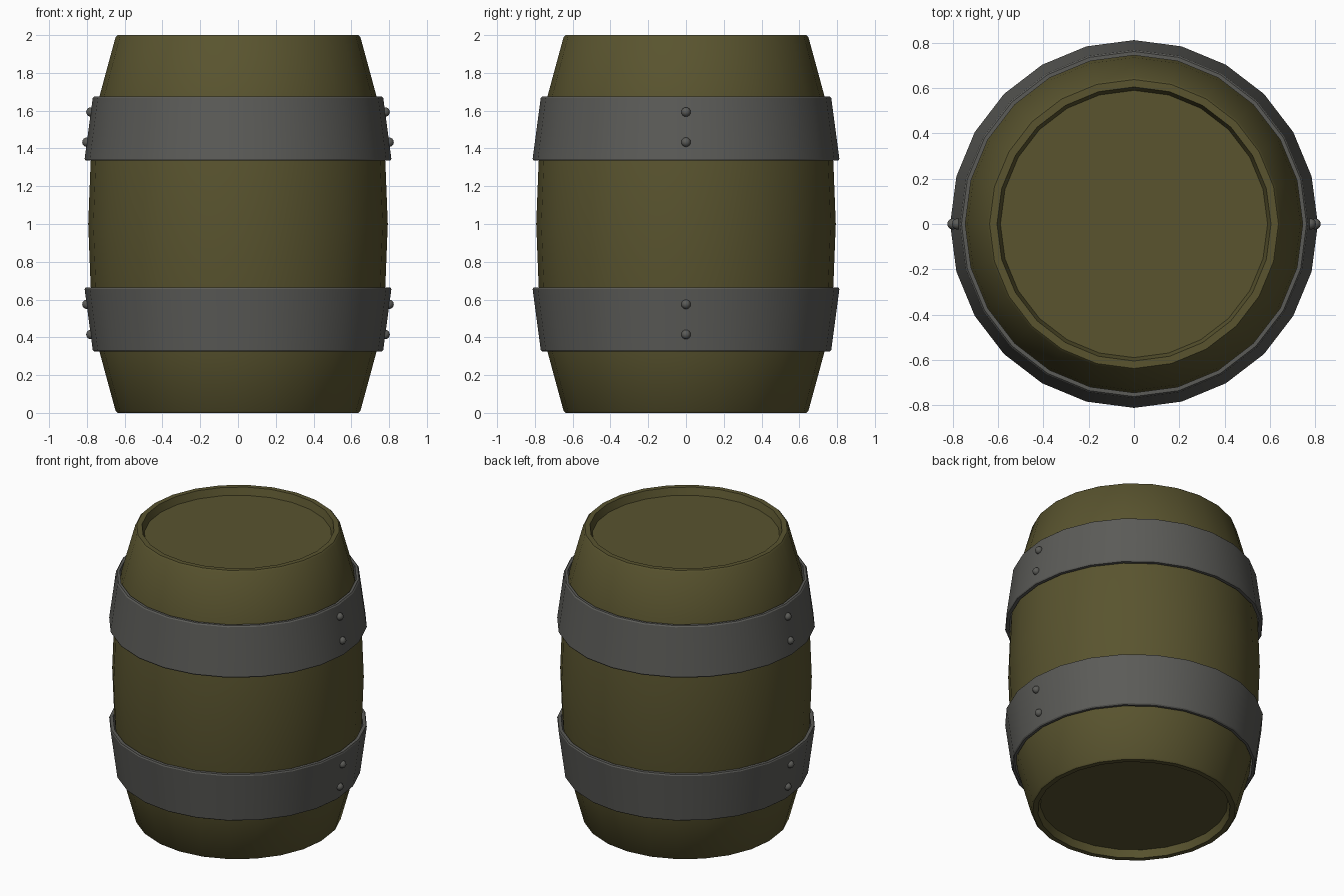
import bpy, bmesh, math
from mathutils import Matrix

cube = bpy.data.objects.get("Cube")
if cube:
    bpy.data.objects.remove(cube, do_unlink=True)

SIDES = 24


def make_material(name, color):
    mat = bpy.data.materials.new(name)
    mat.use_nodes = True
    mat.diffuse_color = color
    mat.node_tree.nodes["Principled BSDF"].inputs["Base Color"].default_value = color
    return mat


wood = make_material("olive wood", (0.100, 0.088, 0.028, 1))
metal = make_material("grey metal", (0.105, 0.105, 0.097, 1))


def finish(bm, name, mat, angle=30):
    bmesh.ops.recalc_face_normals(bm, faces=bm.faces)
    mesh = bpy.data.meshes.new(name)
    bm.to_mesh(mesh)
    bm.free()
    mesh.materials.append(mat)
    obj = bpy.data.objects.new(name, mesh)
    bpy.context.collection.objects.link(obj)
    bpy.ops.object.select_all(action="DESELECT")
    obj.select_set(True)
    bpy.context.view_layer.objects.active = obj
    bpy.ops.object.shade_smooth_by_angle(angle=math.radians(angle))
    return obj


def lathe(name, profile, mat, closed=False):
    """Revolve (radius, height) points around z; open profiles get end caps."""
    bm = bmesh.new()
    rings = []
    for r, z in profile:
        rings.append([bm.verts.new((r * math.cos(a), r * math.sin(a), z))
                      for a in (math.tau * i / SIDES for i in range(SIDES))])
    pairs = list(zip(rings, rings[1:]))
    if closed:
        pairs.append((rings[-1], rings[0]))
    else:
        bm.faces.new(rings[0])
        bm.faces.new(rings[-1])
    for low, high in pairs:
        for i in range(SIDES):
            j = (i + 1) % SIDES
            bm.faces.new((low[i], low[j], high[j], high[i]))
    return finish(bm, name, mat)


# Barrel body: bulging staves with a recessed head at each end
lower = [(0.59, 0.05), (0.605, 0.0), (0.638, 0.0), (0.648, 0.01),
         (0.735, 0.33), (0.78, 0.67)]
upper = [(r, 2 - z) for r, z in reversed(lower)]
lathe("barrel_body", lower + [(0.793, 1.0)] + upper, wood)

# Hoops: tapered metal bands with softened edges, mirrored about mid height
hoop = [(0.745, 1.675), (0.762, 1.675), (0.769, 1.667),
        (0.812, 1.345), (0.808, 1.336), (0.787, 1.336)]
lathe("upper_hoop", hoop, metal, closed=True)
lathe("lower_hoop", [(r, 2 - z) for r, z in hoop], metal, closed=True)

# Rivets: two per hoop on the left and right sides
for hoop_name, spots in (("upper", ((0.779, 1.593), (0.8, 1.433))),
                         ("lower", ((0.8, 0.575), (0.779, 0.415)))):
    for side_name, side in (("left", 1), ("right", -1)):
        bm = bmesh.new()
        for x, z in spots:
            bmesh.ops.create_uvsphere(bm, u_segments=12, v_segments=8, radius=0.025,
                                      matrix=Matrix.Translation((side * x, 0, z)))
        finish(bm, f"{hoop_name}_{side_name}_rivets", metal, 60)
